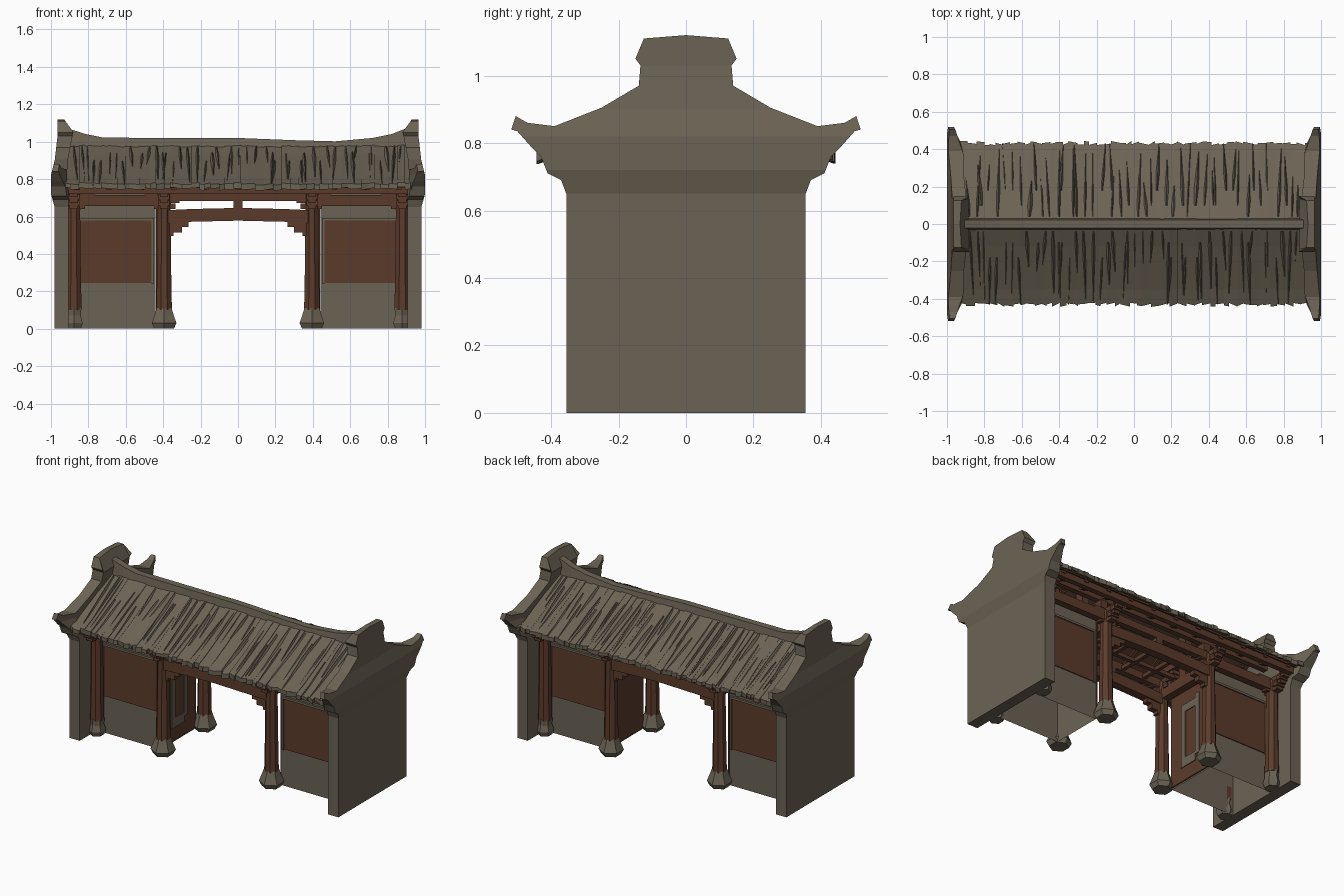
import bpy, bmesh, math, random
from mathutils import Vector, Matrix

random.seed(4)
if "Cube" in bpy.data.objects:
    bpy.data.objects.remove(bpy.data.objects["Cube"])


def material(name, color):
    m = bpy.data.materials.new(name)
    m.use_nodes = True
    m.diffuse_color = (*color, 1)
    m.node_tree.nodes["Principled BSDF"].inputs["Base Color"].default_value = (*color, 1)
    return m


STONE = material("weathered stone", (0.148, 0.125, 0.089))
WOOD = material("red brown timber", (0.105, 0.044, 0.024))


def finish(name, bm, mat):
    bmesh.ops.recalc_face_normals(bm, faces=bm.faces)
    mesh = bpy.data.meshes.new(name)
    bm.to_mesh(mesh)
    bm.free()
    mesh.materials.append(mat)
    ob = bpy.data.objects.new(name, mesh)
    bpy.context.collection.objects.link(ob)
    return ob


def add_box(bm, x, y, z):
    lo, hi = Vector((x[0], y[0], z[0])), Vector((x[1], y[1], z[1]))
    mat = Matrix.Translation((lo + hi) / 2) @ Matrix.Diagonal((*(hi - lo), 1))
    bmesh.ops.create_cube(bm, size=1, matrix=mat)


def box(name, x, y, z, mat):
    bm = bmesh.new()
    add_box(bm, x, y, z)
    return finish(name, bm, mat)


def loft(bm, rings):
    # join matching rings of points into a closed solid
    loops = [[bm.verts.new(p) for p in r] for r in rings]
    n = len(loops[0])
    for a, b in zip(loops, loops[1:]):
        for i in range(n):
            bm.faces.new((a[i], a[(i + 1) % n], b[(i + 1) % n], b[i]))
    bm.faces.new(loops[0])
    bm.faces.new(loops[-1])


def lerp(table, t):
    for (a, u), (b, v) in zip(table, table[1:]):
        if t <= b:
            return u + (v - u) * max(0, t - a) / (b - a)
    return table[-1][1]


def turned(name, x, y, levels, mat, sides=8):
    # upright post from (height, radius) levels
    bm = bmesh.new()
    loft(bm, [[(x + r * math.cos(math.tau * (i + .5) / sides),
                y + r * math.sin(math.tau * (i + .5) / sides), z)
               for i in range(sides)] for z, r in levels])
    return finish(name, bm, mat)


# Gable end walls with upswept horns, leaning with height
HALF = [(.355, 0), (.355, .65), (.37, .69), (.41, .71), (.43, .76), (.46, .79), (.5, .835),
        (.518, .84), (.505, .88), (.47, .86), (.39, .85), (.25, .905), (.14, .97),
        (.135, 1.03), (.15, 1.05), (.125, 1.11), (0, 1.12)]
OUTER = [(0, .98), (.65, .98), (.72, 1), (.82, 1), (.9, .98), (1.03, .965), (1.12, .965)]
INNER = [(0, .905), (.65, .905), (.75, .905), (.82, .915), (.9, .91), (1.03, .885), (1.05, .88), (1.12, .93)]
CUTS = [((0, 0, z), (0, 0, 1)) for z in (.65, .72, .82, .9, 1.03)]
CUTS += [((0, y, 0), (0, 1, 0)) for y in (-.38, .38)]
for side, label in ((1, "left"), (-1, "right")):
    bm = bmesh.new()
    outline = HALF + [(-y, z) for y, z in HALF[-2::-1]]
    loft(bm, [[(x, y, z) for y, z in outline] for x in (0, 1)])
    for point, normal in CUTS:
        bmesh.ops.bisect_plane(bm, geom=bm.verts[:] + bm.edges[:] + bm.faces[:],
                               plane_co=point, plane_no=normal, dist=1e-5)
    for v in bm.verts:
        inner = lerp(INNER, v.co.z) + max(0, abs(v.co.y) - .38) * .35
        v.co.x = side * (lerp(OUTER, v.co.z) if v.co.x > .5 else inner)
    bmesh.ops.triangulate(bm, faces=bm.faces)
    finish(label + "_gable_wall", bm, STONE)

# Curved roof slopes with ragged eaves and raised tile ribs
SLOPE = [(0, .985), (.03, .975), (.12, .925), (.25, .86), (.35, .81), (.435, .772)]
ROOF_X = .93


def roof_z(x, y):
    return lerp(SLOPE, abs(y)) + .03 * max(0, abs(x) - .6) ** 2


for side, label in ((-1, "front"), (1, "back")):
    bm = bmesh.new()
    under = bmesh.new()
    x = -ROOF_X
    while x < ROOF_X - .001:
        x2 = min(ROOF_X, x + random.uniform(.025, .05))
        ends = [.432 + random.uniform(-.012, .012) for _ in range(2)]
        lift = random.uniform(-.003, .004)
        thick = random.uniform(.022, .032)
        edge = random.uniform(-.003, .003)
        rings = []
        for k, (y, _) in enumerate(SLOPE):
            ya, yb = ends if k == len(SLOPE) - 1 else (y, y)
            rings.append([(a, side * b, roof_z(a, b) + lift + d) for a, b, d in
                          ((x, ya, 0), (x2, yb, edge), (x2, yb, -thick), (x, ya, -thick))])
        loft(bm, rings)
        x = x2
    # ribs are slender wedges that swell in the middle
    for i in range(46):
        x = -.9 + 1.8 * (i + random.random()) / 46
        y0 = random.choice((.04, .04, .1, .18))
        y1 = min(.43, y0 + random.uniform(.15, .4))
        drift, wide = random.uniform(-.02, .02), random.uniform(.008, .018)
        tall = random.uniform(.006, .02)
        rings = []
        for k in range(4):
            t = k / 3
            y, cx = y0 + (y1 - y0) * t, x + drift * t
            swell = .25 + .75 * math.sin(math.pi * min(1, t + .15))
            z = roof_z(cx, y)
            rings.append([(cx - wide * swell, side * y, z - .01), (cx + wide * swell, side * y, z - .01),
                          (cx, side * y, z + tall * swell)])
        loft(bm, rings)
    finish(label + "_roof_tiles", bm, STONE)
    loft(under, [[(a, side * y, z - d) for a, d in ((-.91, .024), (.91, .024), (.91, .036), (-.91, .036))]
                 for y, z in SLOPE[:-1] + [(.4, .788)]])
    # rafters below the boards
    for i in range(11):
        x = -.86 + i * 1.72 / 10
        loft(under, [[(a, side * y, z - d) for a, d in
                      ((x - .014, .03), (x + .014, .03), (x + .014, .05), (x - .014, .05))]
                     for y, z in SLOPE[1:-1] + [(.39, .792)]])
    finish(label + "_roof_boards", under, WOOD)

# Ridge that sweeps up to the gables
RIDGE = [(-.92, 1.075), (-.82, 1.042), (-.72, 1.022), (-.4, 1.02), (0, 1.02), (.3, 1.008),
         (.52, 1.002), (.72, 1.02), (.82, 1.04), (.92, 1.08)]
bm = bmesh.new()
loft(bm, [[(x, -.035, .94), (x, .035, .94), (x, .022, z), (x, -.022, z)] for x, z in RIDGE])
finish("roof_ridge", bm, STONE)

# Columns, footings and bracket sets
for sy, row in ((-1, "front"), (1, "back")):
    y = sy * .215
    for sx, label in ((-1, "right"), (1, "left")):
        for cx, place in ((.395, "inner"), (.878, "outer")):
            x = sx * cx
            k = 1 if place == "inner" else .72
            name = f"{row}_{label}_{place}"
            turned(name + "_footing", x, y, [(0, .06 * k), (.03, .076 * k), (.07, .06 * k), (.11, .046)],
                   STONE, 6)
            turned(name + "_column", x, y, [(.1, .045), (.35, .04), (.62, .037), (.72, .04)], WOOD)
            bm = bmesh.new()
            reach = .1 if place == "inner" else .03
            for i in range(3):
                h, arm = .64 + i * .032, .055 + i * .028
                xs = sorted((x - sx * arm * (1 if i else 1.1), x + sx * min(arm, reach)))
                add_box(bm, xs, (y - .018, y + .018), (h, h + .03))
                add_box(bm, (x - .022, x + .022), (y - arm - .02, y + arm + .02), (h, h + .03))
                for e in (-1, 1):
                    ey = y + e * (arm + .01)
                    add_box(bm, (x - .03, x + .03), (ey - .018, ey + .018), (h + .02, h + .045))
            finish(name + "_bracket_set", bm, WOOD)

        # stepped corner bracket under the lintel
        bm = bmesh.new()
        for reach, z in ((.265, .545), (.3, .515), (.345, .495)):
            add_box(bm, sorted((sx * reach, sx * .38)), (y - .02, y + .02), (z, .58))
        finish(f"{row}_{label}_corner_bracket", bm, WOOD)
        box(f"{row}_{label}_side_beam", sorted((sx * .4, sx * .91)), (y - .022, y + .022), (.655, .715), WOOD)

    # slightly arched lintel and the beams over it
    bm = bmesh.new()
    loft(bm, [[(x, y - .028, z), (x, y + .028, z), (x, y + .028, z + .068), (x, y - .028, z + .068)]
              for x, z in ((-.4, .565), (-.25, .572), (0, .578), (.25, .572), (.4, .565))])
    finish(row + "_lintel", bm, WOOD)
    box(row + "_upper_beam", (-.4, .4), (y - .02, y + .02), (.682, .73), WOOD)
    box(row + "_centre_strut", (-.025, .025), (y - .022, y + .022), (.64, .7), WOOD)
    box(row + "_eave_purlin", (-.915, .915), sorted((sy * .345, sy * .38)), (.72, .772), WOOD)
    box(row + "_mid_purlin", (-.91, .91), sorted((sy * .1, sy * .135)), (.85, .885), WOOD)

# Side rooms: open-bottomed shells with painted panels
for sx, label in ((-1, "right"), (1, "left")):
    bm = bmesh.new()
    add_box(bm, sorted((sx * .44, sx * .907)), (-.175, .175), (0, .74))
    bm.normal_update()
    bmesh.ops.delete(bm, geom=[f for f in bm.faces if f.normal.z < -.5], context="FACES_ONLY")
    finish(label + "_room_walls", bm, STONE)
    for sy, row in ((-1, "front"), (1, "back")):
        box(f"{row}_{label}_wall_panel", sorted((sx * .46, sx * .85)),
            sorted((sy * .176, sy * .182)), (.245, .58), WOOD)
        bm = bmesh.new()
        for xs, zs in (((.45, .86), (.578, .592)), ((.45, .462), (.24, .592)), ((.848, .86), (.24, .592))):
            add_box(bm, sorted(sx * a for a in xs), sorted((sy * .176, sy * .19)), zs)
        finish(f"{row}_{label}_panel_frame", bm, STONE)
    # door-like facing on the passage side
    box(label + "_passage_facing", sorted((sx * .431, sx * .439)), (-.175, .18), (.01, .65), WOOD)
    box(label + "_cross_beam", sorted((sx * .37, sx * .42)), (-.22, .22), (.6, .67), WOOD)
    box(label + "_roof_post", sorted((sx * .37, sx * .42)), (-.03, .03), (.66, .96), WOOD)
    box(label + "_tie_beam", sorted((sx * .37, sx * .42)), (-.2, .2), (.76, .81), WOOD)

# Worn patch, ring shaped, on one passage facing
bm = bmesh.new()
for ys, zs in (((-.08, -.04), (.1, .52)), ((.05, .085), (.14, .55)), ((-.04, .05), (.1, .16)), ((-.04, .05), (.47, .52))):
    add_box(bm, (-.432, -.426), ys, zs)
finish("right_passage_patch", bm, STONE)

# Open ceiling lattice over the passage
bm = bmesh.new()
for x in (-.24, -.08, .08, .24):
    add_box(bm, (x - .012, x + .012), (-.2, .2), (.69, .715))
for y in (-.09, .09):
    add_box(bm, (-.38, .38), (y - .012, y + .012), (.69, .715))
finish("passage_ceiling_lattice", bm, WOOD)
